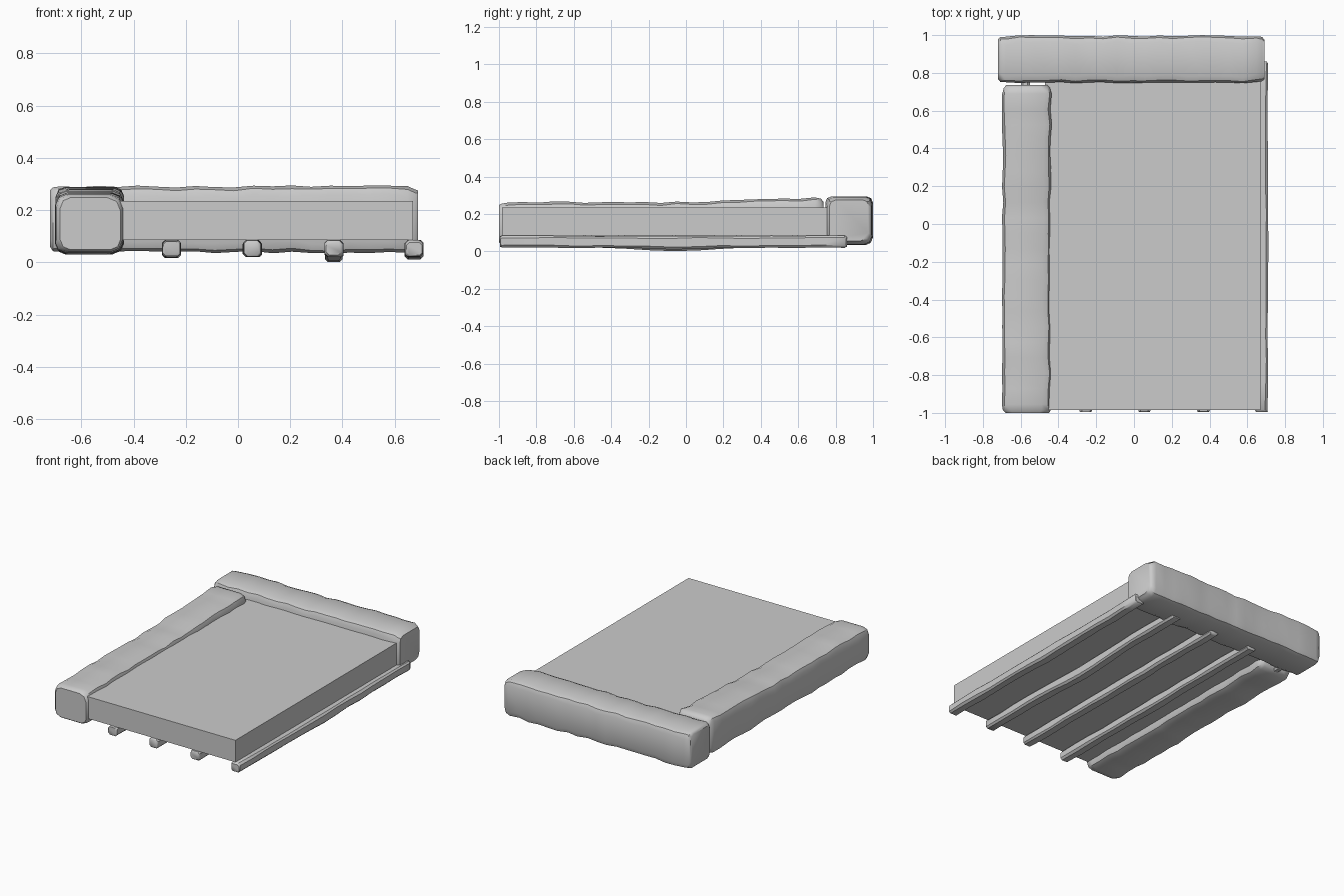
import bpy, bmesh, math, random
from mathutils import Vector

if "Cube" in bpy.data.objects:
    bpy.data.objects.remove(bpy.data.objects["Cube"])

random.seed(7)


def finish(name, bm):
    bmesh.ops.recalc_face_normals(bm, faces=bm.faces[:])
    me = bpy.data.meshes.new(name)
    bm.to_mesh(me)
    bm.free()
    ob = bpy.data.objects.new(name, me)
    bpy.context.collection.objects.link(ob)
    return ob


def hewn_beam(name, axis, lo, hi, radius, stations, wobble, sag=0.0, rise=0.0,
              corner_steps=3, end_round=(1, 1)):
    """Worn rounded bar swept along x or y, with uneven sides inside lo..hi."""
    a = 0 if axis == 'X' else 1
    b = 1 - a
    length = hi[a] - lo[a]
    # stations along the bar, with shrinking end rings for worn ends
    cuts = [(0, 0.8), (0.3 * radius, 0.3)]
    cuts += [(radius + (length - 2 * radius) * i / stations, 0) for i in range(stations + 1)]
    cuts += [(length - 0.3 * radius, 0.3), (length, 0.8)]
    bm = bmesh.new()
    rings = []
    for i, (d, shrink) in enumerate(cuts):
        shrink *= end_round[0] if i < 2 else end_round[1]
        t = d / length
        inset = shrink * radius * 0.6
        w = [random.uniform(0, wobble) + inset for _ in range(4)]
        low = lo[2] + w[2] - sag * math.exp(-((t - 0.5) / 0.13) ** 2)
        high = hi[2] - w[3] + rise * max(0, t - 0.55) / 0.45 - sag * 0.4 * math.exp(-((t - 0.5) / 0.13) ** 2)
        b0, b1 = lo[b] + w[0], hi[b] - w[1]
        ring = []
        corners = [(b1, high, -1, -1, 0), (b0, high, 1, -1, 90),
                   (b0, low, 1, 1, 180), (b1, low, -1, 1, 270)]
        for cb, cz, sb, sz, start in corners:
            r = radius * random.uniform(0.75, 1.15)
            for k in range(corner_steps):
                ang = math.radians(start + 90 * k / (corner_steps - 1))
                p = Vector((0, 0, 0))
                p[a] = lo[a] + d
                p[b] = cb + sb * r + r * math.cos(ang)
                p[2] = cz + sz * r + r * math.sin(ang)
                ring.append(bm.verts.new(p))
        rings.append(ring)
    n = len(rings[0])
    for r0, r1 in zip(rings, rings[1:]):
        for k in range(n):
            bm.faces.new((r0[k], r0[(k + 1) % n], r1[(k + 1) % n], r1[k]))
    bm.faces.new(rings[0])
    bm.faces.new(rings[-1])
    ob = finish(name, bm)
    bpy.ops.object.select_all(action='DESELECT')
    ob.select_set(True)
    bpy.context.view_layer.objects.active = ob
    bpy.ops.object.shade_smooth_by_angle(angle=math.radians(40))
    return ob


# flat sharp-edged slab
bm = bmesh.new()
bmesh.ops.create_cube(bm, size=1)
lo, hi = Vector((-0.47, -0.985, 0.085)), Vector((0.67, 0.80, 0.235))
for v in bm.verts:
    v.co = Vector([(lo[i] + hi[i]) / 2 + v.co[i] * (hi[i] - lo[i]) for i in range(3)])
finish("slab", bm)

# two heavy worn edge beams
hewn_beam("back_edge_beam", 'X', (-0.72, 0.745, 0.035), (0.69, 1.0, 0.295),
          0.04, 18, 0.009)
hewn_beam("left_edge_beam", 'Y', (-0.70, -1.0, 0.03), (-0.435, 0.735, 0.268),
          0.045, 20, 0.009, rise=0.025, end_round=(0.5, 1))

# thin support slats underneath; the leftmost one runs inside the edge beam
for i, (x, sag, z) in enumerate([(-0.575, 0, 0.04), (-0.255, 0.004, 0.02), (0.055, 0.004, 0.02),
                                 (0.368, 0.02, 0.02), (0.674, 0.008, 0.018)]):
    half = 0.037 if i else 0.025
    hewn_beam(f"support_slat_{i + 1}", 'Y', (x - half, -0.995, z) if i else (x - half, -0.9, z),
              (x + half, 0.86, 0.086), 0.012, 14, 0.005, sag=sag, corner_steps=2)
